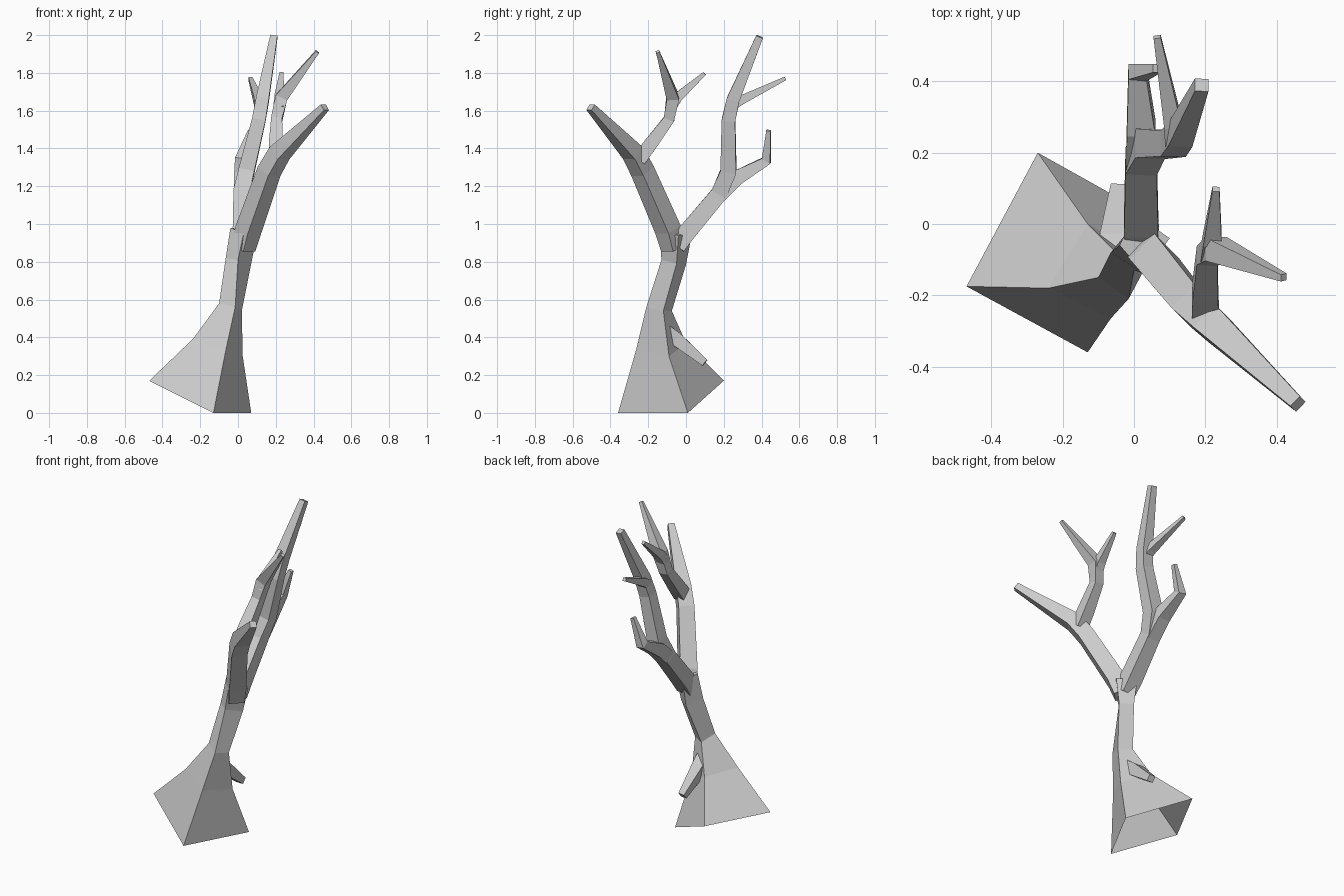
import bpy
import bmesh
from mathutils import Vector

default_cube = bpy.data.objects.get("Cube")
if default_cube:
    bpy.data.objects.remove(default_cube, do_unlink=True)

# One plain grey for the whole tree
GREY = (0.6, 0.6, 0.6, 1)
bark = bpy.data.materials.new("bark_grey")
bark.use_nodes = True
bark.diffuse_color = GREY
bark.node_tree.nodes["Principled BSDF"].inputs["Base Color"].default_value = GREY

SIDEWAYS = Vector((1, 0, 0))
DIAGONAL = Vector((1, 1, 0))


def skin_rings(name, rings, closed_start):
    """Join successive four-cornered rings into a faceted limb with a flat tip."""
    bm = bmesh.new()
    loops = [[bm.verts.new(corner) for corner in ring] for ring in rings]
    for lower, upper in zip(loops, loops[1:]):
        for i in range(len(lower)):
            j = (i + 1) % len(lower)
            bm.faces.new((lower[i], lower[j], upper[j], upper[i]))
    bm.faces.new(loops[-1])
    if closed_start:
        bm.faces.new(reversed(loops[0]))
    bm.normal_update()
    mesh = bpy.data.meshes.new(name)
    bm.to_mesh(mesh)
    bm.free()
    mesh.materials.append(bark)
    limb = bpy.data.objects.new(name, mesh)
    bpy.context.collection.objects.link(limb)
    return limb


def branch(name, side, *path):
    """Square tapering limb; every path entry is x, y, z and half its width."""
    points = [Vector(entry[:3]) for entry in path]
    rings = []
    for i, (centre, entry) in enumerate(zip(points, path)):
        before = points[max(i - 1, 0)]
        after = points[min(i + 1, len(points) - 1)]
        incoming = (centre - before).normalized()
        outgoing = (after - centre).normalized()
        tangent = (incoming + outgoing).normalized()
        across = (side - tangent * side.dot(tangent)).normalized()
        up = tangent.cross(across)
        half = entry[3]
        rings.append([centre + (across * a + up * b) * half
                      for a, b in ((-1, -1), (1, -1), (1, 1), (-1, 1))])
    return skin_rings(name, rings, True)


# Trunk: flared, tilted foot left open underneath; corners run left, front, right, back
skin_rings("trunk", [
    [(-.47, -.175, .17), (-.13, -.36, 0), (.07, .01, 0), (-.27, .2, .17)],
    [(-.24, -.18, .39), (-.065, -.265, .33), (.025, -.09, .3), (-.13, 0, .37)],
    [(-.1, -.15, .58), (-.015, -.21, .56), (.02, -.12, .54), (-.055, -.075, .54)],
    [(-.065, -.08, .82), (0, -.13, .81), (.07, -.05, .79), (0, 0, .785)],
    [(-.04, -.06, .98), (.03, -.14, .95), (.1, -.04, .94), (0, .03, .94)],
], False)

# Broken stub low on the back of the trunk
branch("low_stub", SIDEWAYS,
       (-.06, -.11, .43, .04), (-.06, -.05, .39, .036), (-.045, .1, .265, .02))

# Front limb with its long tip and forked upright
branch("front_limb", DIAGONAL,
       (.03, -.07, .87, .045), (.055, -.095, .97, .05), (.165, -.23, 1.28, .046),
       (.22, -.28, 1.375, .044), (.46, -.505, 1.618, .019))
branch("front_upright", SIDEWAYS,
       (.2, -.25, 1.34, .038), (.2, -.19, 1.42, .036), (.205, -.09, 1.555, .029),
       (.23, -.07, 1.67, .033), (.42, -.15, 1.912, .01))
branch("front_twig", SIDEWAYS,
       (.215, -.085, 1.61, .028), (.22, -.045, 1.67, .026), (.23, .098, 1.797, .01))

# Back limb with its tall tip, side twig and hooked twig
branch("back_limb", SIDEWAYS,
       (.025, -.05, .88, .045), (.02, 0, .95, .048), (.02, .175, 1.16, .044),
       (.045, .225, 1.28, .042), (.11, .225, 1.55, .036), (.13, .25, 1.66, .034),
       (.19, .39, 1.992, .019))
branch("back_twig", SIDEWAYS,
       (.115, .235, 1.62, .028), (.11, .28, 1.65, .025), (.065, .525, 1.77, .01))
branch("hooked_twig", SIDEWAYS,
       (.02, .17, 1.15, .042), (.02, .27, 1.245, .04), (.01, .425, 1.335, .026),
       (.065, .437, 1.495, .012))
